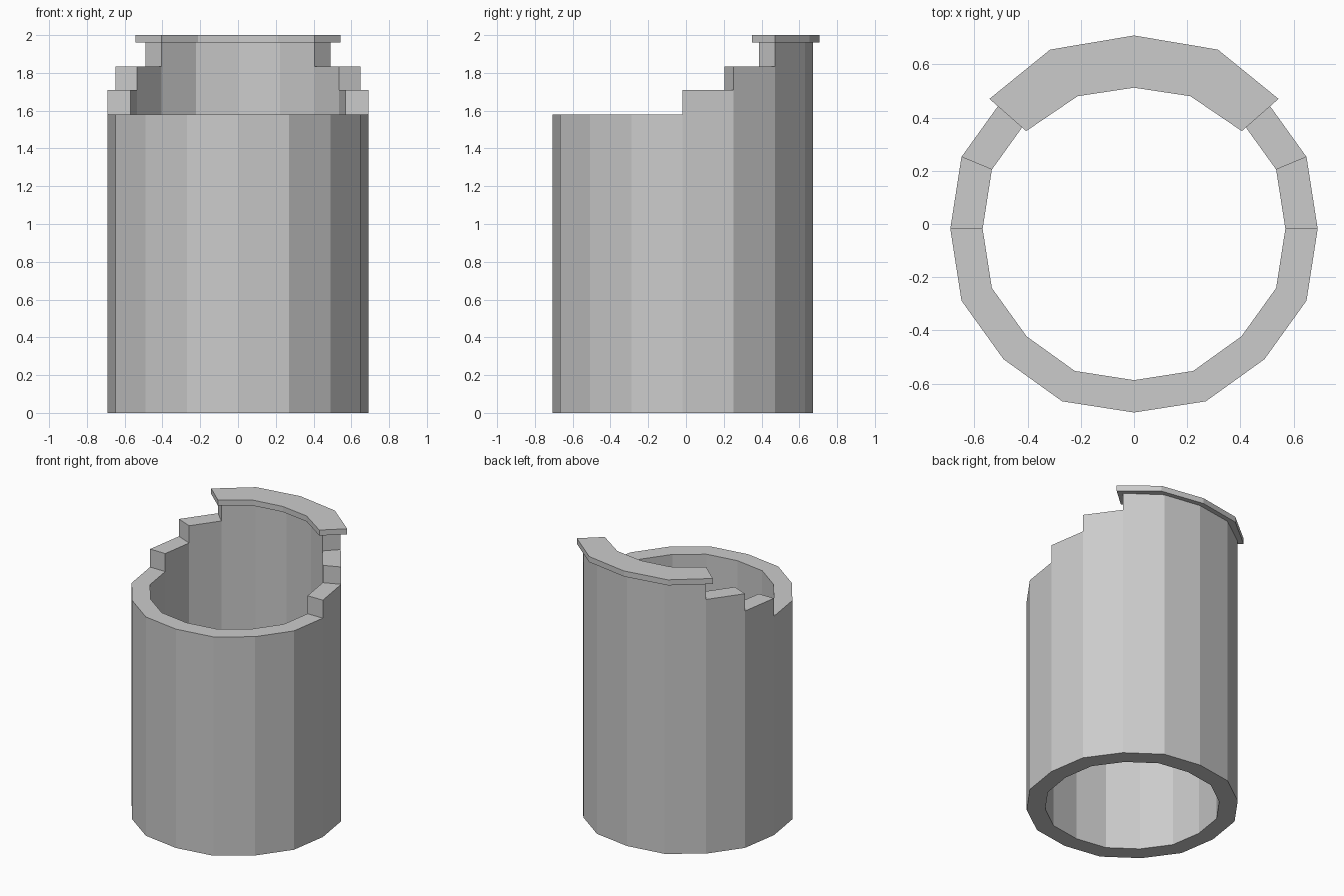
import bpy
import bmesh

cube = bpy.data.objects.get("Cube")
if cube:
    bpy.data.objects.remove(cube, do_unlink=True)

grey = bpy.data.materials.new("light grey")
COLOUR = (0.6, 0.6, 0.6, 1)
grey.use_nodes = True
grey.diffuse_color = COLOUR
grey.node_tree.nodes["Principled BSDF"].inputs["Base Color"].default_value = COLOUR

CENTRE_Y = -0.018


def full_ring(quarter):
    """Rotate a quarter outline (without its end point) into a full ring."""
    ring = []
    for _ in range(4):
        ring += quarter
        quarter = [(-y, x) for x, y in quarter]
    return ring


def stepped_ring(name, outer, inner, heights, bottom, closed, y_shift=0):
    """Faceted wall whose top height is set separately for each facet."""
    bm = bmesh.new()

    def quad(*corners):
        bm.faces.new([bm.verts.new((x, y + y_shift, z)) for (x, y), z in corners])

    count = len(outer)
    for i, top in enumerate(heights):
        j = (i + 1) % count
        a, b, c, d = outer[i], outer[j], inner[j], inner[i]
        quad((a, bottom), (b, bottom), (b, top), (a, top))
        quad((c, bottom), (d, bottom), (d, top), (c, top))
        quad((a, top), (b, top), (c, top), (d, top))
        quad((d, bottom), (c, bottom), (b, bottom), (a, bottom))
        # Riser where this facet stands above a neighbour or an open end
        before = heights[i - 1] if closed or i else bottom
        after = heights[(i + 1) % count] if closed or i + 1 < len(heights) else bottom
        if top > before:
            quad((d, before), (a, before), (a, top), (d, top))
        if top > after:
            quad((b, after), (c, after), (c, top), (b, top))
    bmesh.ops.remove_doubles(bm, verts=bm.verts, dist=0.0001)
    mesh = bpy.data.meshes.new(name)
    bm.to_mesh(mesh)
    bm.free()
    mesh.materials.append(grey)
    obj = bpy.data.objects.new(name, mesh)
    bpy.context.collection.objects.link(obj)
    return obj


# Hollow body: low in front, stepping up on both sides to the back
outer = full_ring([(0.69, 0), (0.648, 0.27), (0.49, 0.49), (0.27, 0.648)])
inner = [(x * 0.824, y * 0.824) for x, y in outer]
side_steps = [1.71, 1.835, 1.96, 1.96]
heights = side_steps + side_steps[::-1] + [1.58] * 8
stepped_ring("stepped_wall", outer, inner, heights, 0, True, CENTRE_Y)


# Overhanging rim on the tall back wall
def mirrored(half):
    return half + [(-x, y) for x, y in half[-2::-1]]


rim_outer = mirrored([(0.543, 0.47), (0.315, 0.655), (0, 0.708)])
rim_inner = mirrored([(0.405, 0.349), (0.212, 0.48), (0, 0.512)])
stepped_ring("back_rim", rim_outer, rim_inner, [2.0] * 4, 1.96, False)
